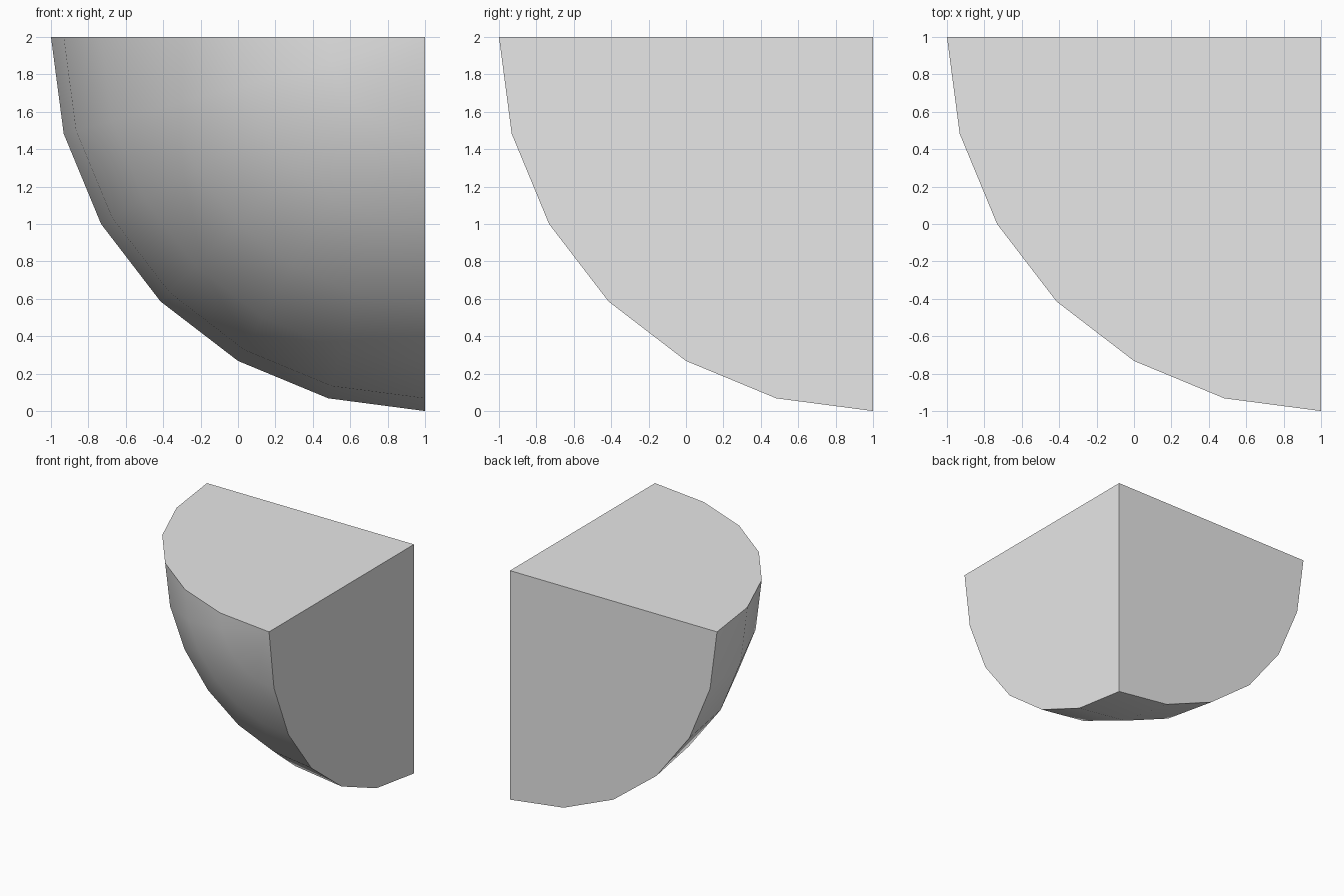
import bpy, bmesh, math
from mathutils import Vector

if "Cube" in bpy.data.objects:
    bpy.data.objects.remove(bpy.data.objects["Cube"])

R = 2.0
STEPS = 6                      # 15 degree steps over a quarter turn
CENTRE = Vector((1, 1, 2))     # sphere centre = inner corner of the octant

grey = bpy.data.materials.new("light_grey")
grey.diffuse_color = (0.8, 0.8, 0.8, 1)
grey.use_nodes = True
grey.node_tree.nodes["Principled BSDF"].inputs["Base Color"].default_value = grey.diffuse_color

bm = bmesh.new()


def point(ring, seg):
    """Sphere point; the pole faces the front (-y)."""
    t = math.radians(90 * ring / STEPS)
    p = math.radians(90 * seg / STEPS)
    d = Vector((-math.sin(t) * math.cos(p), -math.cos(t), -math.sin(t) * math.sin(p)))
    return bm.verts.new(CENTRE + R * d)


# Curved shell: a pole and six rings
pole = point(0, 0)
rings = [[pole] * (STEPS + 1)]
for i in range(1, STEPS + 1):
    rings.append([point(i, j) for j in range(STEPS + 1)])
for a, b in zip(rings, rings[1:]):
    for j in range(STEPS):
        quad = [a[j], b[j], b[j + 1], a[j + 1]]
        bm.faces.new(list(dict.fromkeys(quad)))

# Three flat quarter-disc faces: back, top, right
corner = bm.verts.new(CENTRE)
bm.faces.new([corner] + rings[-1])
bm.faces.new([corner] + [r[0] for r in rings])
bm.faces.new([corner] + [r[-1] for r in rings])
bmesh.ops.recalc_face_normals(bm, faces=bm.faces)

mesh = bpy.data.meshes.new("sphere_octant")
bm.to_mesh(mesh)
bm.free()
mesh.materials.append(grey)
obj = bpy.data.objects.new("sphere_octant", mesh)
bpy.context.collection.objects.link(obj)

# Smooth shell, crisp cut edges
bpy.context.view_layer.objects.active = obj
obj.select_set(True)
bpy.ops.object.shade_smooth_by_angle(angle=math.radians(30))
